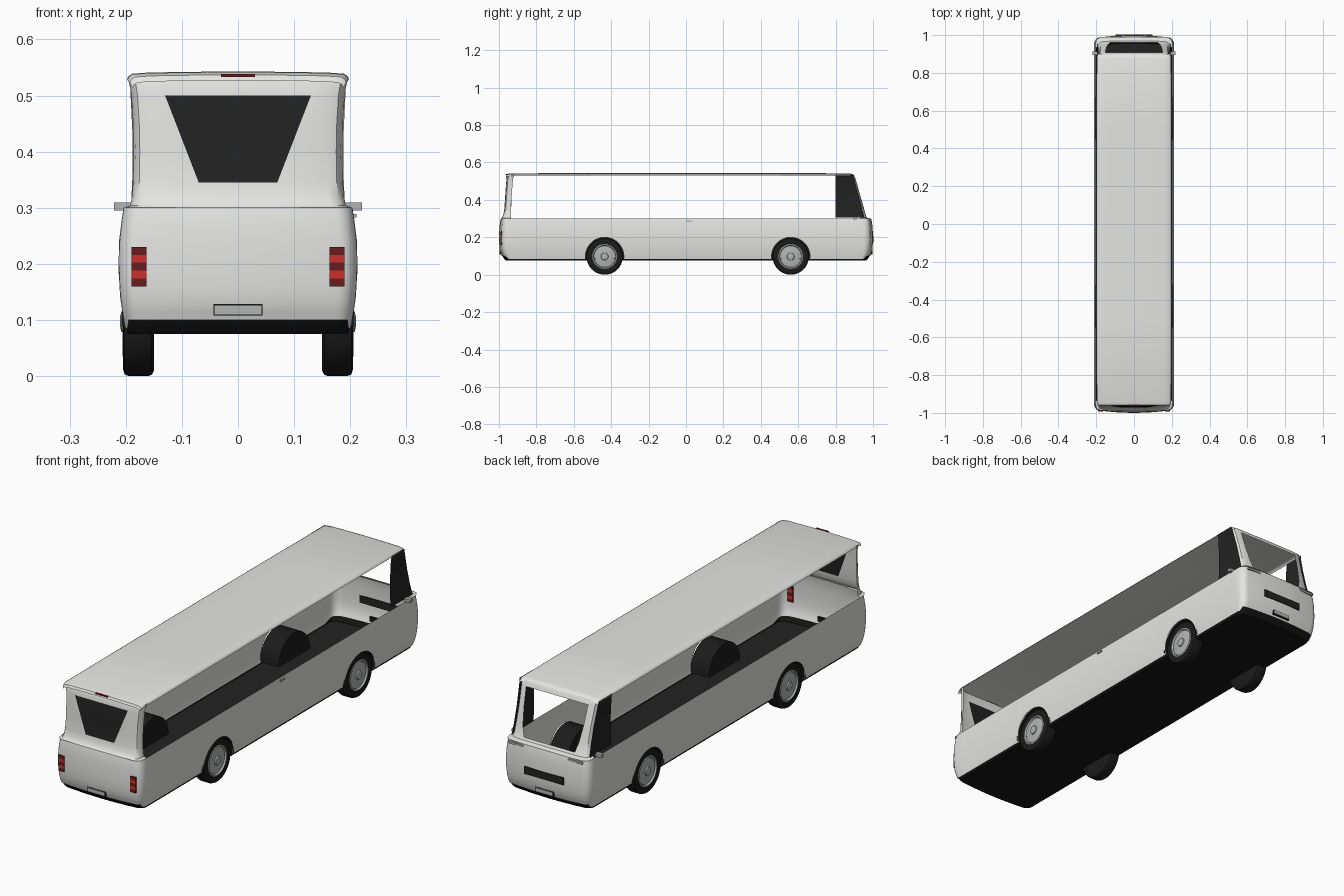
import bpy, bmesh, math

if "Cube" in bpy.data.objects:
    bpy.data.objects.remove(bpy.data.objects["Cube"])

def mat(name, r, g, b):
    m = bpy.data.materials.new(name)
    m.diffuse_color = (r, g, b, 1)
    m.use_nodes = True
    m.node_tree.nodes["Principled BSDF"].inputs["Base Color"].default_value = m.diffuse_color
    return m

WHITE = mat("body_white", .78, .78, .76)
GLASS = mat("dark_glass", .016, .016, .016)
BLACK = mat("underbody_black", .007, .007, .007)
TYRE = mat("tyre_black", .011, .011, .011)
GREY = mat("rim_grey", .45, .46, .46)
RED = mat("lamp_red", .6, .03, .025)
DRED = mat("lamp_dark_red", .14, .012, .012)

def finish(name, bm, mats, angle=35):
    bmesh.ops.recalc_face_normals(bm, faces=bm.faces)
    me = bpy.data.meshes.new(name)
    bm.to_mesh(me)
    bm.free()
    ob = bpy.data.objects.new(name, me)
    bpy.context.collection.objects.link(ob)
    for m in mats:
        me.materials.append(m)
    bpy.ops.object.select_all(action='DESELECT')
    ob.select_set(True)
    bpy.context.view_layer.objects.active = ob
    bpy.ops.object.shade_smooth_by_angle(angle=math.radians(angle))
    return ob

def grid(name, rows, mats, closed=False, pick=None, caps=()):
    """Skin rows of points; pick(row, col) gives a material index or None for a hole."""
    bm = bmesh.new()
    vs = [[bm.verts.new(p) for p in row] for row in rows]
    n = len(rows[0])
    for i in range(len(rows) - 1):
        for j in range(n if closed else n - 1):
            k = pick(i, j) if pick else 0
            if k is not None:
                q = (j + 1) % n
                bm.faces.new((vs[i][j], vs[i][q], vs[i + 1][q], vs[i + 1][j])).material_index = k
    for c in caps:
        bm.faces.new(vs[c])
    return finish(name, bm, mats)

def box(name, x0, x1, y0, y1, z0, z1, m):
    ring = lambda z: [(x0, y0, z), (x1, y0, z), (x1, y1, z), (x0, y1, z)]
    return grid(name, [ring(z0), ring(z1)], [m], closed=True, caps=(0, 1))

def lerp(table, z):
    if z <= table[0][0]:
        return table[0][1]
    for (a, va), (b, vb) in zip(table, table[1:]):
        if z <= b:
            return va + (vb - va) * (z - a) / (b - a)
    return table[-1][1]

WHEELS, RAD, ARCH = (-.435, .56), .097, .103
HALF_W = [(.08, .2), (.1, .204), (.14, .21), (.19, .213), (.24, .212), (.28, .207), (.3, .204)]
HALF_L = [(.08, .968), (.1, .985), (.13, .996), (.18, 1), (.25, .998), (.29, .993), (.3, .99)]

# Plan outline of the lower body, with extra points around the wheel arches
side = [i * .1 - .9 for i in range(19)]
side = [y for y in side if all(abs(y - c) > .12 for c in WHEELS)]
for c in WHEELS:
    side += [c - ARCH * math.cos(math.pi * k / 18) for k in range(19)] + [c - .104, c + .104]
half = [(.213, y) for y in sorted(side)]
for k in range(7):
    a = k * math.pi / 12
    half.append((.18 + .033 * math.cos(a), .95 + .038 * math.sin(a)))
half += [(x, 1 - .012 * (x / .18) ** 2) for x in (.14, .1, .05, 0, -.05, -.1, -.14)]
for k in range(6, -1, -1):
    a = k * math.pi / 12
    half.append((-.18 - .033 * math.cos(a), .95 + .038 * math.sin(a)))
plan = half + [(-.213, y) for y in sorted(side, reverse=True)]
plan += [(-x, -y) for x, y in half[len(side):]]

def at(p, z):
    x, y = p
    e = max(0, abs(y) - .9) / .1
    return (x * lerp(HALF_W, z) / .213, y - math.copysign((1 - lerp(HALF_L, z)) * e, y), z)

def bottom(p):
    for c in WHEELS:
        d = abs(p[1] - c)
        if d <= ARCH + 1e-6:
            return RAD + math.sqrt(max(0, ARCH ** 2 - d * d))
    return .1 if abs(p[1]) > .97 else .085

# Lower body shell
steps = (0, .07, .15, .28, .42, .56, .7, .82, .92, 1)
rows = [[at(p, bottom(p) + t * (.3 - bottom(p))) for p in plan] for t in steps]
grid("lower_body", rows, [WHITE], closed=True)

# Black bumper edge and floor pan
def pan(z, s, e):
    return [(x * s, y * e, z) for x, y, _ in (at(p, .09) for p in plan)]
rim = [(x * .985, y * .998, .102 if abs(y) > .93 else .088) for x, y, _ in (at(p, .1) for p in plan)]
grid("floor_pan", [rim, pan(.085, .985, .995), pan(.075, .97, .985)], [BLACK], closed=True, caps=(2,))
grid("interior_floor", [pan(.087, .96, .98), pan(.089, .96, .98)], [GLASS], closed=True, caps=(1,))

# Upper end walls: row = (height, half width, end y, side edge y, window half width)
def end_wall(name, s, table, win_rows, win_mat):
    rows = []
    for z, hw, ye, ys, wn in table:
        h = [(hw, ys), (hw, ye - .035), (hw - .003, ye - .02), (hw - .011, ye - .008),
             (hw - .028, ye - .002), (wn, ye)]
        rows.append([(x, s * y, z) for x, y in h] + [(-x, s * y, z) for x, y in reversed(h)])
    return grid(name, rows, [WHITE, GLASS],
                pick=lambda i, j: win_mat if j == 5 and i in win_rows else 0)

end_wall("rear_wall", -1, [
    (.3, .204, .99, .935, .07), (.304, .192, .985, .935, .07), (.32, .189, .977, .935, .07),
    (.345, .187, .972, .935, .07), (.4, .186, .968, .935, .0913), (.45, .187, .965, .935, .1106),
    (.5, .19, .961, .935, .13), (.52, .193, .958, .935, .13), (.533, .196, .953, .935, .13)],
    (3, 4, 5), 1)
FRONT = [
    (.3, .204, .99, .935, .125), (.305, .192, .968, .935, .125), (.315, .19, .962, .932, .125),
    (.36, .188, .95, .922, .138), (.43, .188, .93, .907, .147), (.512, .192, .907, .872, .152),
    (.533, .196, .897, .87, .152)]
end_wall("windscreen_frame", 1, FRONT, (2, 3, 4), None)

# Dark front side panels
for s, tag in ((1, "right"), (-1, "left")):
    grid("front_side_panel_" + tag,
         [[(s * (hw + .001), .8, z), (s * (hw + .001), .955 - (z - .3) * .27, z)]
          for z, hw, *_ in FRONT[1:]], [GLASS])

# Crowned roof with softened ends
xs = (-1, -.985, -.95, -.8, -.5, 0, .5, .8, .95, .985, 1)
drop = (.014, .008, .004, .002, .001, 0)
rows = []
for y, dz, w in ((-.962, .016, .188), (-.957, .006, .193), (-.94, .001, .197), (-.5, 0, .198),
                 (0, 0, .198), (.5, 0, .198), (.875, .001, .197), (.893, .006, .194), (.9, .014, .19)):
    rows.append([(x * w, y, .543 - dz - drop[min(j, 10 - j)]) for j, x in enumerate(xs)])
grid("roof", rows, [WHITE])

# Wheels and their housings
def lathe(name, profile, y, s, m):
    n = 40
    rows = [[(s * x, y + r * math.cos(2 * math.pi * k / n), RAD + r * math.sin(2 * math.pi * k / n))
             for k in range(n)] for r, x in profile]
    return grid(name, rows, [m], closed=True, caps=(0, len(rows) - 1))

for y, end in zip(WHEELS, ("rear", "front")):
    for s, tag in ((1, "right"), (-1, "left")):
        t = "_%s_%s" % (end, tag)
        lathe("tyre" + t, [(.06, .15), (.088, .15), (.095, .154), (.097, .16), (.097, .195),
                           (.094, .202), (.085, .205), (.066, .203), (.064, .195)], y, s, TYRE)
        lathe("rim" + t, [(.066, .19), (.066, .204), (.061, .206), (.057, .199), (.04, .202),
                          (.02, .203), (.018, .208), (.009, .21)], y, s, GREY)
        arc = [(y + .11 * math.cos(math.pi * k / 20), .09 + .112 * math.sin(math.pi * k / 20))
               for k in range(21)]
        grid("wheel_housing" + t, [[(s * x, a, b) for a, b in arc] for x in (.207, .115)],
             [TYRE], caps=(1,))

# Lamps and mirrors, mirrored left to right
for s, tag in ((1, "right"), (-1, "left")):
    a, b = sorted((s * .163, s * .19))
    for k in range(5):
        z = .16 + k * .014
        box("tail_lamp_%s_%d" % (tag, k), a, b, -.9925, -.983, z, z + .014, RED if k % 2 else DRED)
    a, b = sorted((s * .11, s * .18))
    box("headlamp_" + tag, a, b, .981, .9905, .284, .293, GREY)
    a, b = sorted((s * .19, s * .221))
    box("mirror_" + tag, a, b, .895, .912, .295, .309, GREY)

# Small fittings
box("high_brake_lamp", -.03, .03, -.964, -.955, .533, .5385, DRED)
box("front_grille", -.097, .097, .9935, 1.0025, .175, .207, GLASS)
for s, end in ((-1, "rear"), (1, "front")):
    for part, w, h, o, m in (("plate_frame", .044, .0105, 0, BLACK), ("plate", .0415, .008, .0015, GREY)):
        a, b = sorted((s * (.987 + o), s * (.9965 + o)))
        box(end + "_" + part, -w, w, a, b, .118 - h, .118 + h, m)
box("door_handle", .203, .211, .0, .03, .283, .289, GREY)
